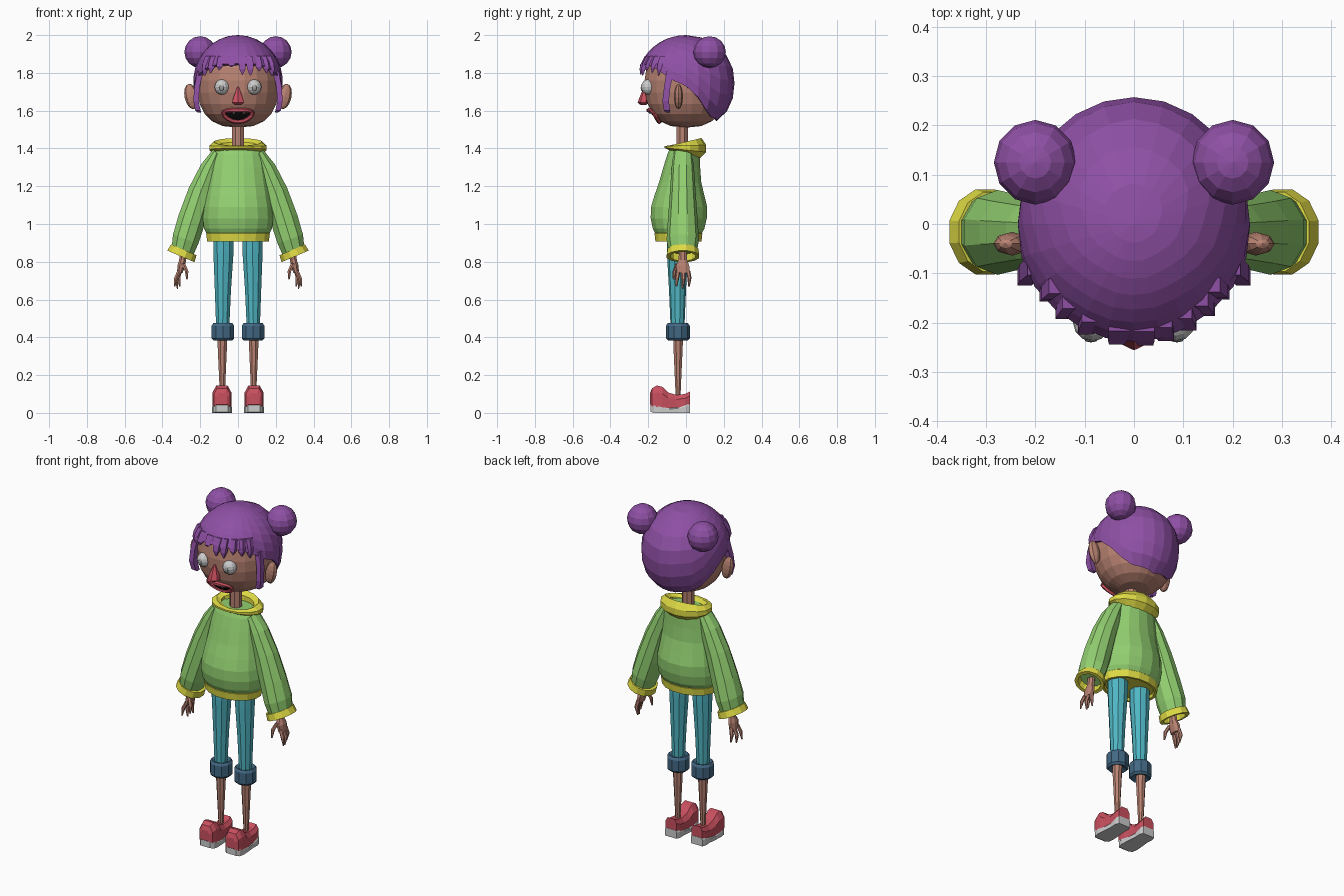
import bpy, bmesh
from math import sin, cos, pi, radians, acos, sqrt
from mathutils import Vector, Matrix

if "Cube" in bpy.data.objects:
    bpy.data.objects.remove(bpy.data.objects["Cube"])


def material(name, hexa):
    m = bpy.data.materials.new(name)
    c = [int(hexa[i:i + 2], 16) / 255 for i in (0, 2, 4)]
    m.diffuse_color = [((v + .055) / 1.055) ** 2.4 for v in c] + [1]
    m.use_nodes = True
    m.node_tree.nodes["Principled BSDF"].inputs["Base Color"].default_value = m.diffuse_color
    return m


PURPLE, SKIN = material("purple", "8f50a5"), material("skin", "b98372")
GREEN, YELLOW = material("green", "92cf70"), material("yellow", "dfdb45")
TEAL, DENIM = material("teal", "50b6c4"), material("denim", "426884")
RED, WHITE = material("red", "c9505f"), material("white", "eeeeee")
BLACK, GREY = material("black", "151012"), material("grey", "9a9a9a")


def finish(name, bm, mat, mirror=False):
    bmesh.ops.remove_doubles(bm, verts=bm.verts, dist=1e-5)
    bmesh.ops.recalc_face_normals(bm, faces=bm.faces)
    me = bpy.data.meshes.new(name)
    bm.to_mesh(me)
    bm.free()
    me.materials.append(mat)
    ob = bpy.data.objects.new(name, me)
    bpy.context.collection.objects.link(ob)
    if mirror:
        ob.modifiers.new("Mirror", 'MIRROR')
    return ob


def loft(name, rings, mat, mirror=False, caps=True, closed=False):
    bm = bmesh.new()
    vs = [[bm.verts.new(p) for p in r] for r in rings]
    pairs = list(zip(vs, vs[1:])) + ([(vs[-1], vs[0])] if closed else [])
    for a, b in pairs:
        for i in range(len(a)):
            j = (i + 1) % len(a)
            bm.faces.new((a[i], a[j], b[j], b[i]))
    if caps and not closed:
        bm.faces.new(vs[0])
        bm.faces.new(vs[-1])
    return finish(name, bm, mat, mirror)


def ring(c, rx, ry, n=10, tilt=0):
    rot = Matrix.Rotation(radians(-tilt), 3, 'Y')
    return [Vector(c) + rot @ Vector((rx * cos(2 * pi * (i + .5) / n), ry * sin(2 * pi * (i + .5) / n), 0))
            for i in range(n)]


def ball(name, c, size, mat, mirror=False, seg=12, rings=8, rot=0):
    bm = bmesh.new()
    bmesh.ops.create_uvsphere(bm, u_segments=seg, v_segments=rings, radius=1)
    M = Matrix.Translation(c) @ Matrix.Rotation(radians(rot), 4, 'Y') @ Matrix.Diagonal((*size, 1))
    bmesh.ops.transform(bm, matrix=M, verts=bm.verts)
    return finish(name, bm, mat, mirror)


ZC = 1.76


def girth(z, up, down):
    # relative width of the head at a height: round above, fuller below
    t, p = ((z - ZC) / up, 2) if z > ZC else ((ZC - z) / down, 2.5)
    return max(0, 1 - min(t, 1) ** p) ** (1 / p)


# head and neck
HX, HY = .222, .222
zs = [ZC - .25 * cos(pi * i / 12) for i in range(13)]
loft("head", [ring((0, 0, z), HX * girth(z, .225, .25) + 1e-7, HY * girth(z, .225, .25) + 1e-7, 20)
              for z in zs if z < 1.98], SKIN)
loft("neck", [ring((0, -.02, z), .035, .033, 8) for z in (1.37, 1.54)], SKIN)


def face_y(x, z):
    return -HY * sqrt(max(.01, girth(z, .225, .25) ** 2 - (x / HX) ** 2))


# hair shell with a hairline that drops behind the ears
LINE = [(0, 1.85), (30, 1.845), (45, 1.83), (60, 1.80), (75, 1.76), (90, 1.73), (105, 1.67),
        (120, 1.60), (135, 1.565), (180, 1.545)]


def hairline(deg):
    for (a, z), (b, w) in zip(LINE, LINE[1:]):
        if deg <= b:
            return z + (w - z) * (deg - a) / (b - a)
    return LINE[-1][1]


def hair_point(deg, f):
    d = abs((deg + 180) % 360 - 180)
    zl = hairline(d)
    end = acos((zl - ZC) / (.24 if zl > ZC else .25))
    c = cos(f * end)
    z = ZC + c * (.24 if c > 0 else .25)
    k = girth(z, .24, .25)
    return Vector((.236 * k * sin(radians(deg)), -.257 * k * cos(radians(deg)), z))


hair = loft("hair", [[hair_point(i * 15, j / 8) for i in range(24)] for j in range(9)], PURPLE, caps=False)
sol = hair.modifiers.new("Thickness", 'SOLIDIFY')
sol.thickness, sol.offset = .02, -1
ball("hair_bun", (.2, .125, 1.91), (.084, .086, .084), PURPLE, True, 12, 8)

# fringe strands and side locks
for deg, tip in ((-52, 1.785), (-40, 1.80), (-26, 1.815), (-9, 1.83), (6, 1.79),
                 (17, 1.785), (30, 1.81), (42, 1.80), (53, 1.785)):
    a = radians(deg)
    rows = ((1.89, .2, .03), (1.85, .222, .027), ((1.85 + tip) / 2, .232, .022), (tip, .236, .004))
    loft("fringe_strand", [ring((r * .96 * sin(a), -r * 1.02 * cos(a), z), w, w * .7, 4)
                           for z, r, w in rows], PURPLE)
loft("side_lock", [ring(c, w, w * 1.2, 4) for c, w in (
    ((.2, -.085, 1.81), .022), ((.218, -.1, 1.72), .02), ((.222, -.108, 1.65), .02),
    ((.212, -.1, 1.60), .02), ((.204, -.095, 1.59), .012))], PURPLE, True)

# ears, eyes, nose
ball("ear", (.247, -.04, 1.675), (.036, .024, .068), SKIN, True, 8, 8, 12)
ball("eye", (.085, -.198, 1.725), (.039, .04, .041), WHITE, True)
ball("iris", (.087, -.233, 1.72), (.015, .007, .016), GREY, True, 8, 6)
loft("nose", [ring((0, y, z), w, d, 6) for z, w, d, y in (
    (1.63, .02, .015, -.225), (1.642, .036, .03, -.226), (1.67, .028, .024, -.222),
    (1.725, .005, .008, -.216))], RED)

# open mouth: lips, dark inside, teeth
lip, inside = [], []
for i in range(16):
    t = 2 * pi * i / 16
    x = .076 * cos(t)
    z = 1.572 + .03 * sin(t) + 2.5 * x * x
    p = Vector((x, face_y(x, z) - .006, z))
    out = Vector((cos(t) * .8, 0, sin(t))).normalized()
    lip.append([p + out * .013 * cos(s) + Vector((0, -.013, 0)) * sin(s)
                for s in (2 * pi * k / 6 for k in range(6))])
    inside.append(p)
loft("lips", lip, RED, closed=True)
mid = Vector((0, face_y(0, 1.575) - .005, 1.575))
loft("mouth_inside", [inside, [mid + (p - mid) * .02 for p in inside]], BLACK)
for x in (-.022, .03):
    ball("tooth", (x, face_y(x, 1.592) - .008, 1.592), (.009, .006, .01), WHITE, seg=6, rings=4)

# sweater body and hem
ROWS = ((.94, .165, -.16, .08), (.975, .183, -.178, .1), (1.03, .19, -.19, .113), (1.09, .186, -.188, .115),
        (1.15, .175, -.17, .1), (1.22, .162, -.145, .083), (1.3, .15, -.122, .077),
        (1.37, .138, -.1, .075), (1.405, .115, -.085, .065))
loft("sweater", [ring((0, (a + b) / 2, z), w, (b - a) / 2, 16) for z, w, a, b in ROWS], GREEN)
loft("sweater_hem", [ring((0, -.04, z), w, w * .75, 16) for z, w in (
    (.925, .145), (.908, .15), (.908, .166), (.95, .172), (.96, .16))], YELLOW)

# cowl collar, thick at the back
cowl = []
for i in range(14):
    a = 2 * pi * (i + .5) / 14
    s = sin(a)
    h = .033 + .02 * s
    cowl.append([Vector(((.128 + u * .03) * cos(a), -.003 + (.085 + u * .028) * s,
                         1.402 + h * v - .006 * u * s))
                 for u, v in ((-.9, .5), (0, 1), (.9, .4), (.9, -.3), (-.2, -1), (-1, -.4))])
loft("collar", cowl, YELLOW, closed=True)

# sleeves and cuffs
ARM = ((.112, 1.375, .03, .05, 45), (.15, 1.29, .055, .06, 28), (.198, 1.17, .069, .068, 20),
       (.243, 1.03, .077, .078, 18), (.277, .92, .075, .086, 20), (.292, .865, .066, .077, 23))
loft("sleeve", [ring((x, -.017, z), rx, ry, 10, t) for x, z, rx, ry, t in ARM], GREEN, True)
ax = Vector((sin(radians(23)), 0, -cos(radians(23))))
loft("sleeve_cuff", [ring(Vector((.295, -.016, .845)) + ax * d, r, r * 1.1, 12, 23) for d, r in (
    (-.02, .06), (-.02, .076), (.018, .081), (.018, .062))], YELLOW, True, closed=True)

# hands with three fingers and a thumb
loft("palm", [ring((x, y, z), rx, ry, 8) for x, y, z, rx, ry in (
    (.287, -.017, .86, .02, .022), (.293, -.017, .81, .02, .024), (.3, -.018, .78, .022, .038),
    (.308, -.015, .74, .016, .037))], SKIN, True)
for part, a, b, c in (("front_finger", (.31, -.04, .755), (.328, -.047, .715), (.335, -.05, .67)),
                      ("middle_finger", (.308, -.014, .75), (.326, -.014, .705), (.32, -.018, .657)),
                      ("back_finger", (.306, .01, .755), (.315, .018, .715), (.308, .016, .668)),
                      ("thumb", (.29, -.045, .79), (.272, -.06, .75), (.27, -.066, .705))):
    loft(part, [ring(p, r, r, 6) for p, r in ((a, .012), (b, .011), (c, .004))], SKIN, True)

# trousers, rolled cuffs and shins
loft("trouser_leg", [ring((x, -.045, z), r, r, 10) for x, z, r in (
    (.077, .96, .057), (.077, .85, .056), (.08, .65, .045), (.081, .44, .036))], TEAL, True)
loft("trouser_cuff", [ring((.08, -.043, z), r, r, 10) for z, r in (
    (.395, .03), (.383, .052), (.395, .063), (.46, .063), (.475, .054), (.468, .034))], DENIM, True)
loft("shin", [ring((.083, -.042, z), r, r, 8) for z, r in ((.46, .029), (.36, .027), (.09, .014))], SKIN, True)


def shoe_section(y, w, lo, hi, cut):
    # bevelled rectangle across the foot
    m, h = (lo + hi) / 2, (hi - lo) / 2
    k = 1 - cut
    return [Vector((.085 + w * u, y, m + h * v)) for u, v in (
        (1, -1), (1, k * .6), (k, 1), (-k, 1), (-1, k * .6), (-1, -1))]


# shoes
loft("shoe", [shoe_section(*r, .4) for r in (
    (-.19, .028, .045, .105), (-.18, .043, .035, .13), (-.155, .05, .03, .145), (-.125, .05, .025, .138),
    (-.095, .046, .02, .108), (-.05, .041, .02, .095), (-.005, .043, .03, .1), (.02, .036, .04, .113))],
     RED, True)
loft("shoe_sole", [shoe_section(*r, .1) for r in (
    (-.188, .032, .006, .052), (-.17, .047, 0, .05), (-.14, .052, 0, .04), (-.09, .049, 0, .027),
    (-.04, .044, 0, .03), (.0, .046, 0, .045), (.022, .038, 0, .048))], WHITE, True)
